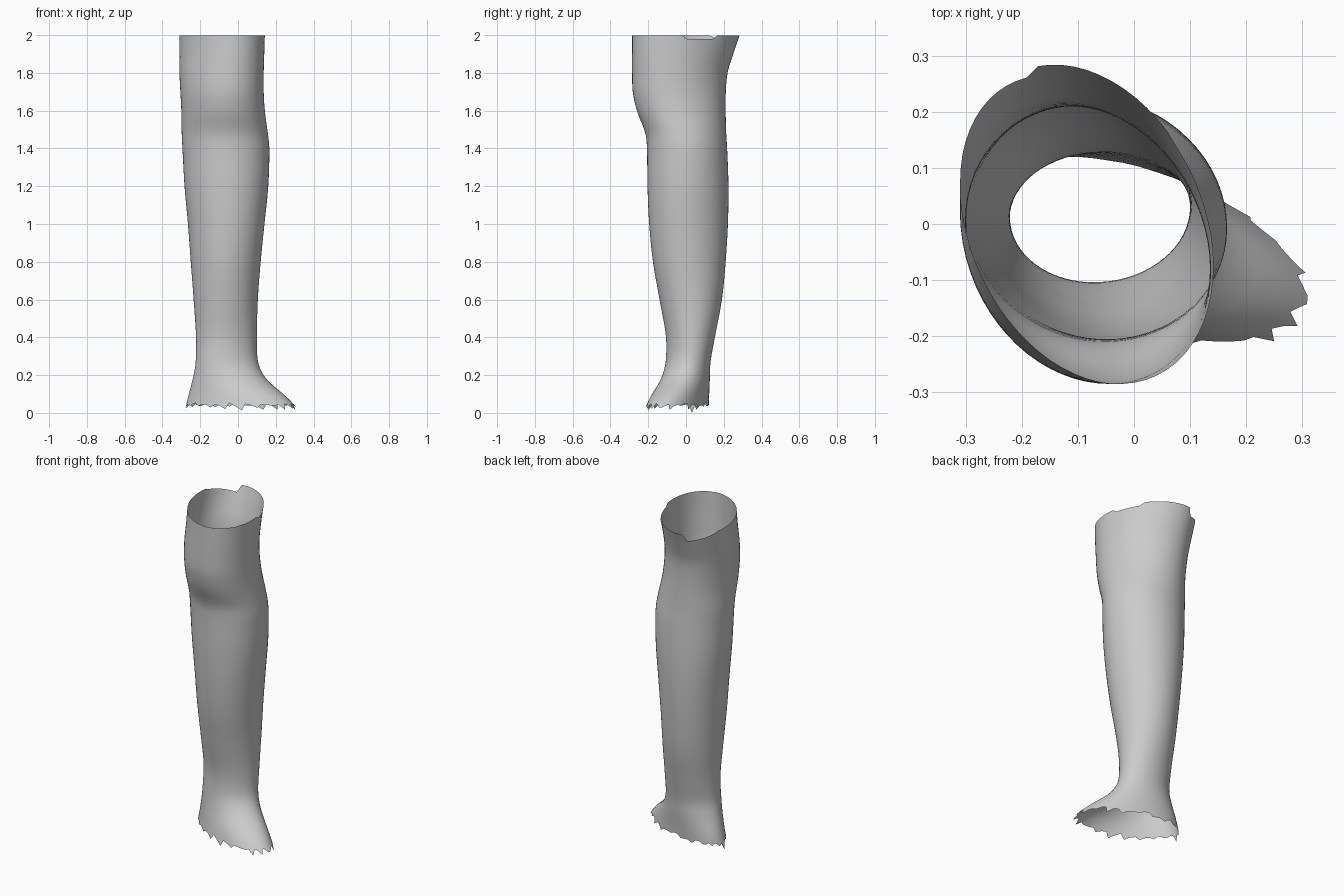
import bpy, bmesh, math, random

if "Cube" in bpy.data.objects:
    bpy.data.objects.remove(bpy.data.objects["Cube"])
random.seed(4)

# Leg profile: z, x min, x max, y min, y max, skew of the oval
PROFILE = [
    (-0.05, -0.29, 0.36, -0.25, 0.12, -0.52),
    (0.03, -0.277, 0.308, -0.215, 0.12, -0.50),
    (0.10, -0.26, 0.24, -0.18, 0.123, -0.40),
    (0.15, -0.247, 0.18, -0.148, 0.125, -0.25),
    (0.20, -0.235, 0.135, -0.125, 0.127, -0.10),
    (0.27, -0.224, 0.106, -0.108, 0.13, 0.05),
    (0.40, -0.222, 0.10, -0.106, 0.153, 0.06),
    (0.60, -0.235, 0.105, -0.14, 0.19, 0.02),
    (0.80, -0.25, 0.12, -0.175, 0.21, -0.03),
    (1.00, -0.265, 0.14, -0.195, 0.222, -0.06),
    (1.20, -0.283, 0.16, -0.204, 0.225, -0.06),
    (1.40, -0.294, 0.166, -0.207, 0.218, -0.06),
    (1.48, -0.298, 0.158, -0.215, 0.213, -0.08),
    (1.60, -0.30, 0.142, -0.260, 0.21, -0.12),
    (1.70, -0.305, 0.136, -0.282, 0.211, -0.16),
    (1.80, -0.31, 0.136, -0.285, 0.22, -0.20),
    (1.90, -0.31, 0.139, -0.285, 0.25, -0.24),
    (2.00, -0.31, 0.142, -0.285, 0.285, -0.26),
]
SIDES, ROWS = 64, 70


def section(z):
    """Smoothly interpolate the profile at height z."""
    n = len(PROFILE)
    i = max(k for k in range(n - 1) if PROFILE[k][0] <= z)
    a, b = PROFILE[i], PROFILE[i + 1]
    p, q = PROFILE[max(i - 1, 0)], PROFILE[min(i + 2, n - 1)]
    h = b[0] - a[0]
    u = (z - a[0]) / h
    out = []
    for c in range(1, 6):
        m0 = (b[c] - p[c]) / (b[0] - p[0]) * h
        m1 = (q[c] - a[c]) / (q[0] - a[0]) * h
        out.append((2*u**3 - 3*u**2 + 1) * a[c] + (u**3 - 2*u**2 + u) * m0
                   + (3*u**2 - 2*u**3) * b[c] + (u**3 - u**2) * m1)
    return out


def point(t, z):
    x0, x1, y0, y1, skew = section(z)
    return ((x0 + x1) / 2 + (x1 - x0) / 2 * math.cos(t),
            (y0 + y1) / 2 + (y1 - y0) / 2 * math.sin(t + skew), z)


def top_height(t):
    """Nearly level rim with a torn dip at the back left and a nick at the right."""
    d = math.degrees(t) % 360
    if 118 < d < 165:
        return 1.955 + 0.035 * (d - 118) / 47
    if 15 < d < 50:
        return 1.98
    return 1.997


# Ragged lower rim heights, with occasional deeper teeth
low = [random.uniform(0.035, 0.055) if k % 3 else random.uniform(0.012, 0.04)
       for k in range(SIDES)]
low[SIDES // 2] = 0.0
low[0] = low[-1] = 0.028

# Leg shell: open tube, no thickness
bm = bmesh.new()
rings = []
for r in range(ROWS + 1):
    ring = []
    for k in range(SIDES):
        t = 2 * math.pi * k / SIDES
        if r == 0:
            z = low[k]
        elif r == ROWS:
            z = top_height(t)
        else:
            z = 0.06 + (1.95 - 0.06) * (r - 1) / (ROWS - 2)
        ring.append(bm.verts.new(point(t, z)))
    rings.append(ring)
for a, b in zip(rings, rings[1:]):
    for k in range(SIDES):
        j = (k + 1) % SIDES
        bm.faces.new((a[k], a[j], b[j], b[k])).smooth = True

mesh = bpy.data.meshes.new("lower_leg")
bm.to_mesh(mesh)
bm.free()
grey = bpy.data.materials.new("light grey")
grey.diffuse_color = (0.6, 0.6, 0.6, 1)
grey.use_nodes = True
grey.node_tree.nodes["Principled BSDF"].inputs["Base Color"].default_value = grey.diffuse_color
mesh.materials.append(grey)
leg = bpy.data.objects.new("lower_leg", mesh)
bpy.context.collection.objects.link(leg)
